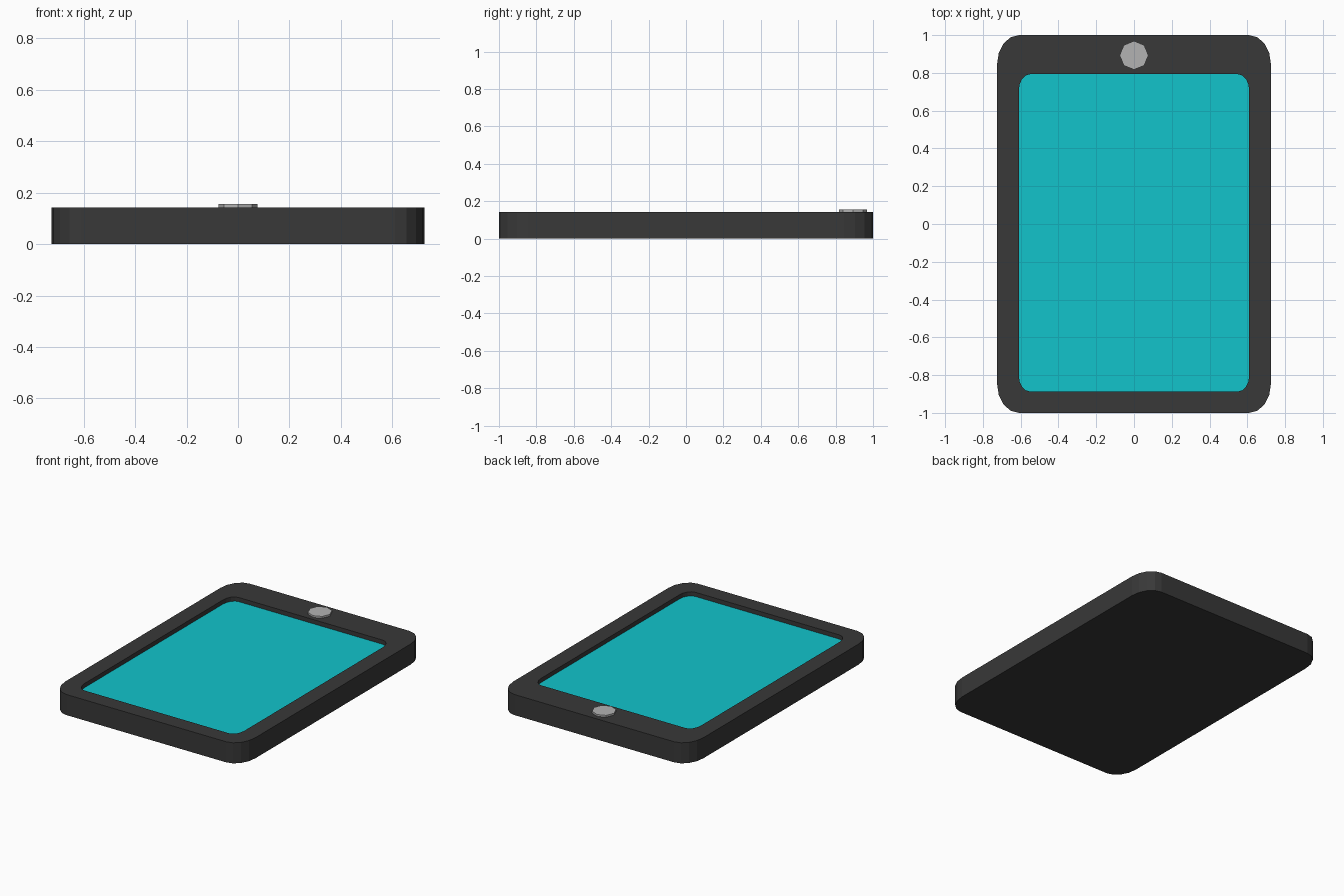
import bpy, bmesh
from math import pi, sin, cos

if "Cube" in bpy.data.objects:
    bpy.data.objects.remove(bpy.data.objects["Cube"])


def rounded_rect(hx, y0, y1, rx, ry, seg):
    """Counter-clockwise outline with elliptical corners."""
    corners = [(hx - rx, y1 - ry), (rx - hx, y1 - ry), (rx - hx, y0 + ry), (hx - rx, y0 + ry)]
    return [(cx + rx * cos(a), cy + ry * sin(a))
            for q, (cx, cy) in enumerate(corners)
            for a in [(q + i / seg) * pi / 2 for i in range(seg + 1)]]


def build(name, loops, color=None, cap_start=True):
    """Bridge a stack of (outline, z) loops and cap the ends."""
    bm = bmesh.new()
    rings = [[bm.verts.new((x, y, z)) for x, y in pts] for pts, z in loops]
    for a, b in zip(rings, rings[1:]):
        n = len(a)
        for i in range(n):
            j = (i + 1) % n
            bm.faces.new((a[i], a[j], b[j], b[i]))
    if cap_start:
        bm.faces.new(rings[0][::-1])
    bm.faces.new(rings[-1])
    me = bpy.data.meshes.new(name)
    bm.to_mesh(me)
    bm.free()
    ob = bpy.data.objects.new(name, me)
    bpy.context.collection.objects.link(ob)
    if color:
        mat = bpy.data.materials.new(name + "_color")
        mat.diffuse_color = (*color, 1)
        mat.use_nodes = True
        mat.node_tree.nodes["Principled BSDF"].inputs["Base Color"].default_value = mat.diffuse_color
        me.materials.append(mat)
    return ob


TOP, FLOOR, SEG = 0.142, 0.112, 4
outer = rounded_rect(0.725, -1, 1, 0.115, 0.155, SEG)
inner = rounded_rect(0.61, -0.887, 0.793, 0.06, 0.085, SEG)

# Casing with a recess for the screen
build("casing", [(outer, 0), (outer, TOP), (inner, TOP), (inner, FLOOR)], (0.04, 0.04, 0.04))

# Screen panel just above the recess floor
build("screen", [(inner, FLOOR + 0.001)], (0.006, 0.55, 0.6), cap_start=False)

# Octagonal button on the top border
octagon = [(0.076 * cos(i * pi / 4), 0.893 + 0.076 * sin(i * pi / 4)) for i in range(8)]
build("button", [(octagon, TOP - 0.005), (octagon, 0.155)], (0.45, 0.45, 0.45))
